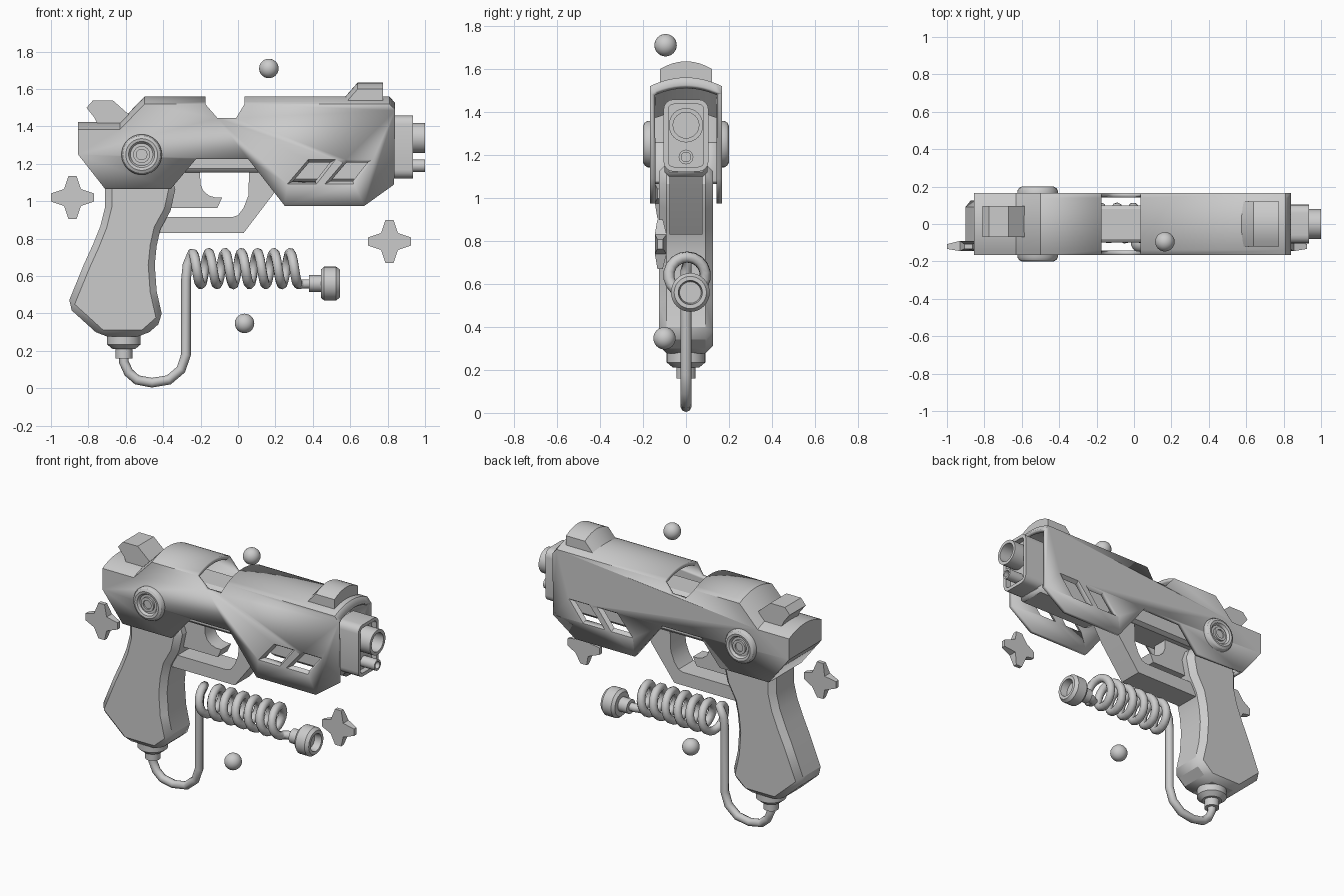
import bpy, bmesh, math
from mathutils import Vector, Matrix

if "Cube" in bpy.data.objects:
    bpy.data.objects.remove(bpy.data.objects["Cube"])


def make(name, bm, bevel=0):
    bmesh.ops.recalc_face_normals(bm, faces=bm.faces[:])
    me = bpy.data.meshes.new(name)
    bm.to_mesh(me)
    bm.free()
    ob = bpy.data.objects.new(name, me)
    bpy.context.collection.objects.link(ob)
    if bevel:
        m = ob.modifiers.new("bevel", 'BEVEL')
        m.width, m.segments, m.limit_method = bevel, 1, 'ANGLE'
        m.angle_limit = math.radians(35)
    return ob


def bridge(bm, a, b):
    n = len(a)
    for i in range(n):
        bm.faces.new((a[i], a[(i + 1) % n], b[(i + 1) % n], b[i]))


def loft(bm, pts_a, ya, pts_b, yb):
    a = [bm.verts.new((x, ya, z)) for x, z in pts_a]
    b = [bm.verts.new((x, yb, z)) for x, z in pts_b]
    bridge(bm, a, b)
    bm.faces.new(a)
    bm.faces.new(b)


def prism(name, pts, y0, y1, bevel=0):
    bm = bmesh.new()
    loft(bm, pts, y0, pts, y1)
    return make(name, bm, bevel)


def lathe(name, prof, loc, axis, seg=32):
    """Revolve (radius, height) pairs about an axis, ends capped."""
    bm = bmesh.new()
    rings = [[bm.verts.new((r * math.cos(2 * math.pi * i / seg), r * math.sin(2 * math.pi * i / seg), h))
              for i in range(seg)] for r, h in prof]
    for a, b in zip(rings, rings[1:]):
        bridge(bm, a, b)
    bm.faces.new(rings[0])
    bm.faces.new(rings[-1])
    rot = Vector(axis).to_track_quat('Z', 'Y').to_matrix().to_4x4()
    bm.transform(Matrix.Translation(loc) @ rot)
    return make(name, bm)


# slide shell: two side plates joined by arched roof strips, open below and in front
HW = 0.167
rear = [(-0.71, 1.065), (-0.855, 1.25), (-0.855, 1.385), (-0.63, 1.385), (-0.5, 1.52), (-0.175, 1.52)]
front = [(0.035, 1.52), (0.81, 1.52), (0.84, 1.485)]
outline = rear + [(-0.11, 1.445), (-0.01, 1.445)] + front + [
    (0.835, 1.09), (0.675, 0.975), (0.25, 0.975), (0.055, 1.225), (-0.225, 1.225), (-0.36, 1.065)]
bm = bmesh.new()
for s in (-1, 1):
    bm.faces.new([bm.verts.new((x, s * HW, z)) for x, z in outline])
N = 12
for strip in (rear, front):
    rows = []
    for x, z in strip:
        crown = 0.04 if z > 1.3 else 0
        rows.append([bm.verts.new((x, HW * (2 * j / N - 1), z + crown * (1 - (2 * j / N - 1) ** 2)))
                     for j in range(N + 1)])
    for a, b in zip(rows, rows[1:]):
        for j in range(N):
            bm.faces.new((a[j], a[j + 1], b[j + 1], b[j]))
bmesh.ops.remove_doubles(bm, verts=bm.verts[:], dist=0.0005)
slide = make("slide", bm)
sol = slide.modifiers.new("thickness", 'SOLIDIFY')
sol.thickness, sol.offset = 0.025, -1

# slanted vent windows with tapered walls
bm = bmesh.new()
for dx in (0, 0.2):
    w = [(0.26 + dx, 1.09), (0.375 + dx, 1.225), (0.525 + dx, 1.225), (0.42 + dx, 1.09)]
    cx, cz = 0.395 + dx, 1.157
    inner = [(cx + (x - cx) * 0.6, cz + (z - cz) * 0.6) for x, z in w]
    for s in (-1, 1):
        loft(bm, w, s * (HW + 0.003), inner, s * (HW - 0.04))
cutter = make("vent_cutter", bm)
cutter.hide_render = True
cutter.display_type = 'WIRE'
cut = slide.modifiers.new("vents", 'BOOLEAN')
cut.operation, cut.object, cut.solver = 'DIFFERENCE', cutter, 'EXACT'

# inner frame, guard and trigger
prism("inner_frame", [(-0.72, 1.155), (-0.72, 1.36), (-0.58, 1.36), (-0.5, 1.44), (0.82, 1.44),
                      (0.82, 1.1), (0.3, 1.1), (0.25, 1.155)], -0.1, 0.1, 0.02)
prism("trigger_guard", [(-0.45, 0.83), (0.03, 0.83), (0.19, 1.04), (0.27, 1.17), (0.06, 1.17), (0.055, 1.03),
                        (0.03, 0.965), (0.0, 0.925), (-0.03, 0.915), (-0.45, 0.915)], -0.077, 0.077)
prism("trigger", [(-0.205, 1.18), (-0.2, 1.09), (-0.185, 1.055), (-0.155, 1.03), (-0.12, 1.02), (-0.085, 1.02),
                  (-0.11, 0.965), (-0.42, 0.965), (-0.42, 1.18)], -0.05, 0.05)

# grip
prism("grip", [(-0.69, 1.16), (-0.71, 1.065), (-0.71, 0.97), (-0.735, 0.87), (-0.775, 0.77), (-0.825, 0.66),
               (-0.915, 0.44), (-0.735, 0.277), (-0.5, 0.277), (-0.4, 0.365), (-0.435, 0.52), (-0.445, 0.66),
               (-0.435, 0.76), (-0.415, 0.85), (-0.36, 0.95), (-0.335, 1.065), (-0.37, 1.16)],
      -0.125, 0.125, 0.035)
lathe("grip_collar", [(0.06, 0.21), (0.09, 0.235), (0.09, 0.29)], (-0.61, 0, 0), (0, 0, 1))
lathe("hose_fitting", [(0.045, 0.16), (0.045, 0.25)], (-0.61, 0, 0), (0, 0, 1))

# hose with coiled section
path = [(-0.61, 0, 0.2), (-0.61, 0, 0.14), (-0.585, 0, 0.085), (-0.54, 0, 0.045), (-0.46, 0, 0.03),
        (-0.37, 0, 0.045), (-0.305, 0, 0.1), (-0.278, 0, 0.18), (-0.278, 0, 0.58), (-0.27, 0, 0.66)]
TURNS, STEPS = 6.5, 18
for i in range(int(TURNS * STEPS) + 1):
    t = 2 * math.pi * i / STEPS
    path.append((-0.243 + 0.087 * i / STEPS, -0.085 * math.sin(t) + 0.005, 0.64 + 0.085 * math.cos(t)))
path += [(0.35, 0.015, 0.558), (0.42, 0.02, 0.56)]
cu = bpy.data.curves.new("coiled_hose", 'CURVE')
cu.dimensions = '3D'
cu.bevel_depth, cu.bevel_resolution, cu.use_fill_caps = 0.026, 2, True
sp = cu.splines.new('POLY')
sp.points.add(len(path) - 1)
for p, co in zip(sp.points, path):
    p.co = (*co, 1)
bpy.context.collection.objects.link(bpy.data.objects.new("coiled_hose", cu))
lathe("plug_neck", [(0.045, 0.38), (0.045, 0.46)], (0, 0.02, 0.56), (1, 0, 0))
lathe("plug_head", [(0.075, 0.443), (0.09, 0.46), (0.09, 0.525), (0.075, 0.545), (0.056, 0.545), (0.05, 0.5)],
      (0, 0.02, 0.56), (1, 0, 0))

# muzzle block with recessed face, and two barrels
bm = bmesh.new()
bmesh.ops.create_cube(bm, size=1)
bm.transform(Matrix.Translation((0.855, 0, 1.29)) @ Matrix.Diagonal((0.16, 0.208, 0.335, 1)))
bmesh.ops.bevel(bm, geom=[e for e in bm.edges if abs(e.verts[0].co.x - e.verts[1].co.x) > 0.1],
                offset=0.045, segments=4, profile=0.5, affect='EDGES')
face = max(bm.faces, key=lambda f: f.calc_center_median().x)
bmesh.ops.inset_region(bm, faces=[face], thickness=0.022)
rim = bmesh.ops.extrude_discrete_faces(bm, faces=[face])["faces"][0]
bmesh.ops.translate(bm, verts=rim.verts[:], vec=(-0.035, 0, 0))
make("muzzle_block", bm)
lathe("barrel", [(0.08, 0.84), (0.08, 1.0), (0.06, 1.0), (0.06, 0.92)], (0, 0, 1.338), (1, 0, 0))
lathe("lower_barrel", [(0.034, 0.84), (0.034, 1.0), (0.022, 1.0), (0.022, 0.95)], (0, 0, 1.19), (1, 0, 0), 24)

# front sight with arched top
bm = bmesh.new()
rings = []
for j in range(9):
    u = j / 4 - 1
    c = 0.035 * (1 - u * u)
    rings.append([bm.verts.new((x, 0.12 * u, z + c)) for x, z in
                  ((0.565, 1.515), (0.64, 1.6), (0.775, 1.6), (0.775, 1.515))])
for a, b in zip(rings, rings[1:]):
    bridge(bm, a, b)
bm.faces.new(rings[0])
bm.faces.new(rings[-1])
make("front_sight", bm)

# hammer
prism("hammer", [(-0.81, 1.5), (-0.775, 1.54), (-0.67, 1.54), (-0.585, 1.465), (-0.62, 1.39),
                 (-0.74, 1.39), (-0.77, 1.45)], -0.07, 0.095)

# side dials
for s, side in ((-1, "right"), (1, "left")):
    lathe(side + "_dial", [(0.108, 0.15), (0.108, 0.178), (0.1, 0.192), (0.085, 0.2), (0.07, 0.197), (0.06, 0.182),
                           (0.045, 0.182), (0.045, 0.195), (0.028, 0.195), (0.028, 0.185)],
          (-0.515, 0, 1.25), (0, s, 0), 36)

# floating four-pointed stars, thinner at the tips
for k, (cx, cz) in enumerate(((-0.885, 1.02), (0.81, 0.785))):
    bm = bmesh.new()
    base = ((0.115, -0.022), (0.115, 0.022), (0.045, 0.045))
    pts = []
    for q in range(4):
        c, s = round(math.cos(q * math.pi / 2)), round(math.sin(q * math.pi / 2))
        pts += [(cx + x * c - z * s, cz + x * s + z * c) for x, z in base]
    loft(bm, pts, -0.145, pts, -0.09)
    for v in bm.verts:
        if math.hypot(v.co.x - cx, v.co.z - cz) > 0.1:
            v.co.y += 0.012 if v.co.y < -0.12 else -0.018
    make("star_%d" % (k + 1), bm)

# floating balls
for k, loc in enumerate(((0.165, -0.095, 1.71), (0.035, -0.1, 0.347))):
    bm = bmesh.new()
    bmesh.ops.create_uvsphere(bm, u_segments=24, v_segments=16, radius=0.052)
    bm.transform(Matrix.Translation(loc))
    make("ball_%d" % (k + 1), bm)

# smooth rounded surfaces, keep hard edges
bpy.ops.object.select_all(action='DESELECT')
for ob in bpy.data.objects:
    if ob.type == 'MESH':
        ob.select_set(True)
        bpy.context.view_layer.objects.active = ob
bpy.ops.object.shade_smooth_by_angle(angle=math.radians(30))
